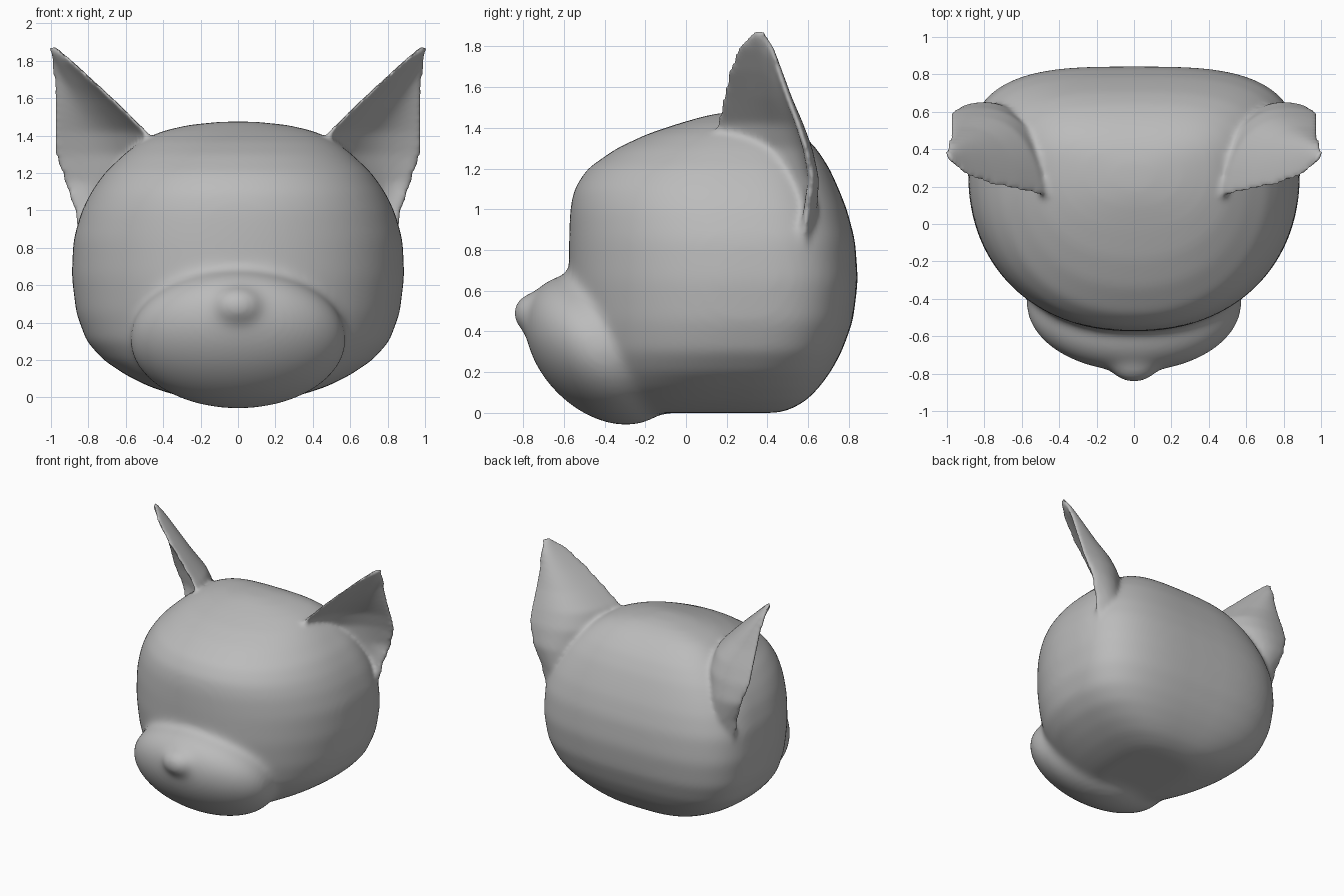
import bpy, bmesh, math
from mathutils import Vector

if "Cube" in bpy.data.objects:
    bpy.data.objects.remove(bpy.data.objects["Cube"], do_unlink=True)

grey = bpy.data.materials.new("plain grey")
grey.use_nodes = True
colour = (0.5, 0.5, 0.5, 1)
grey.diffuse_color = colour
grey.node_tree.nodes["Principled BSDF"].inputs["Base Color"].default_value = colour


def loft(name, rings):
    """Skin a closed solid over rings that have equal point counts."""
    bm = bmesh.new()
    rows = [[bm.verts.new(p) for p in ring] for ring in rings]
    n = len(rows[0])
    for a, b in zip(rows, rows[1:]):
        for i in range(n):
            j = (i + 1) % n
            bm.faces.new((a[i], a[j], b[j], b[i]))
    bm.faces.new(rows[0])
    bm.faces.new(rows[-1])
    bmesh.ops.recalc_face_normals(bm, faces=bm.faces)
    mesh = bpy.data.meshes.new(name)
    bm.to_mesh(mesh)
    bm.free()
    ob = bpy.data.objects.new(name, mesh)
    bpy.context.collection.objects.link(ob)
    return ob


def ellipsoid(name, centre, radii, tilt=0):
    bpy.ops.mesh.primitive_uv_sphere_add(segments=48, ring_count=24, location=centre,
                                         rotation=(math.radians(tilt), 0, 0))
    ob = bpy.context.object
    ob.name, ob.scale = name, radii
    return ob


def fuse(name, parts, voxel, smoothing):
    """Join parts into one skin and soften the joins."""
    bpy.ops.object.select_all(action="DESELECT")
    for ob in parts:
        ob.select_set(True)
    bpy.context.view_layer.objects.active = parts[0]
    bpy.ops.object.transform_apply(location=True, rotation=True, scale=True)
    bpy.ops.object.join()
    ob = bpy.context.object
    ob.name = name
    remesh = ob.modifiers.new("skin", "REMESH")
    remesh.mode, remesh.voxel_size = "VOXEL", voxel
    soften = ob.modifiers.new("soften", "SMOOTH")
    soften.factor, soften.iterations = 0.5, smoothing
    for m in ("skin", "soften"):
        bpy.ops.object.modifier_apply(modifier=m)
    return ob


def signed_power(v, e):
    return math.copysign(abs(v) ** e, v)


def head_ring(z, w, front, back, n=64):
    """Round face in front, squarer back."""
    mid = front + (back - front) * 0.6
    ring = []
    for i in range(n):
        a = math.tau * i / n
        c, s = math.cos(a), math.sin(a)
        e, depth = (0.62, back - mid) if s > 0 else (0.92, mid - front)
        ring.append((w * signed_power(c, e), mid + depth * signed_power(s, e), z))
    return ring


# Skull: height, half width, front, back
skull_profile = [
    (0.0, .26, -.36, .46), (.02, .36, -.42, .52), (.06, .48, -.46, .59), (.12, .6, -.49, .65),
    (.2, .72, -.51, .71), (.3, .81, -.54, .765), (.45, .865, -.56, .82), (.65, .89, -.575, .845),
    (.85, .88, -.575, .83), (1.0, .835, -.57, .79), (1.1, .785, -.55, .75), (1.2, .715, -.485, .705),
    (1.3, .61, -.34, .64), (1.37, .52, -.19, .57), (1.42, .42, -.04, .5), (1.455, .28, .08, .42),
    (1.475, .1, .17, .33)]
skull = loft("skull", [head_ring(*row) for row in skull_profile])

# Muzzle and nose
muzzle = ellipsoid("muzzle", (0, -.42, .31), (.58, .43, .3), -45)
nose = ellipsoid("nose", (0, -.755, .49), (.135, .095, .1))
head = fuse("head", [skull, muzzle, nose], 0.018, 30)


def ear_ring(side, z, front, bend, outer, thick, n=12):
    """Crescent section that opens forwards and outwards."""
    f, b, o = Vector(front), Vector(bend), Vector(outer)
    shell, hollow = [], []
    for i in range(n + 1):
        u = i / n
        p = f * (1 - u) ** 2 + b * (2 * u * (1 - u)) + o * u * u
        t = ((b - f) * (1 - u) + (o - b) * u).normalized()
        q = p + Vector((t.y, -t.x)) * thick * (0.3 + 0.7 * math.sin(math.pi * u))
        shell.append((side * p.x, p.y, z))
        hollow.append((side * q.x, q.y, z))
    return shell + hollow[::-1]


# Ears: height, front edge, back bend, outer edge, thickness
ear_profile = [
    (.8, (.5, .3), (.6, .72), (.84, .58), .1), (1.0, (.46, .25), (.6, .78), (.88, .6), .1),
    (1.15, (.43, .2), (.58, .76), (.93, .63), .1), (1.3, (.43, .16), (.52, .72), (.98, .6), .09),
    (1.42, (.48, .15), (.55, .66), (.985, .56), .08), (1.55, (.61, .18), (.68, .58), (.985, .51), .075),
    (1.68, (.75, .21), (.8, .52), (.99, .465), .07), (1.79, (.87, .25), (.9, .46), (1.0, .43), .06),
    (1.85, (.94, .3), (.95, .41), (1.01, .4), .05), (1.88, (.97, .33), (.97, .38), (1.01, .38), .035)]
ears = [loft(name, [ear_ring(side, *row) for row in ear_profile])
        for name, side in (("left_ear", 1), ("right_ear", -1))]

# One soft continuous skin
whole = fuse("animal_head", [head] + ears, 0.016, 12)
whole.data.materials.clear()
whole.data.materials.append(grey)
bpy.ops.object.shade_smooth_by_angle(angle=math.radians(60))
